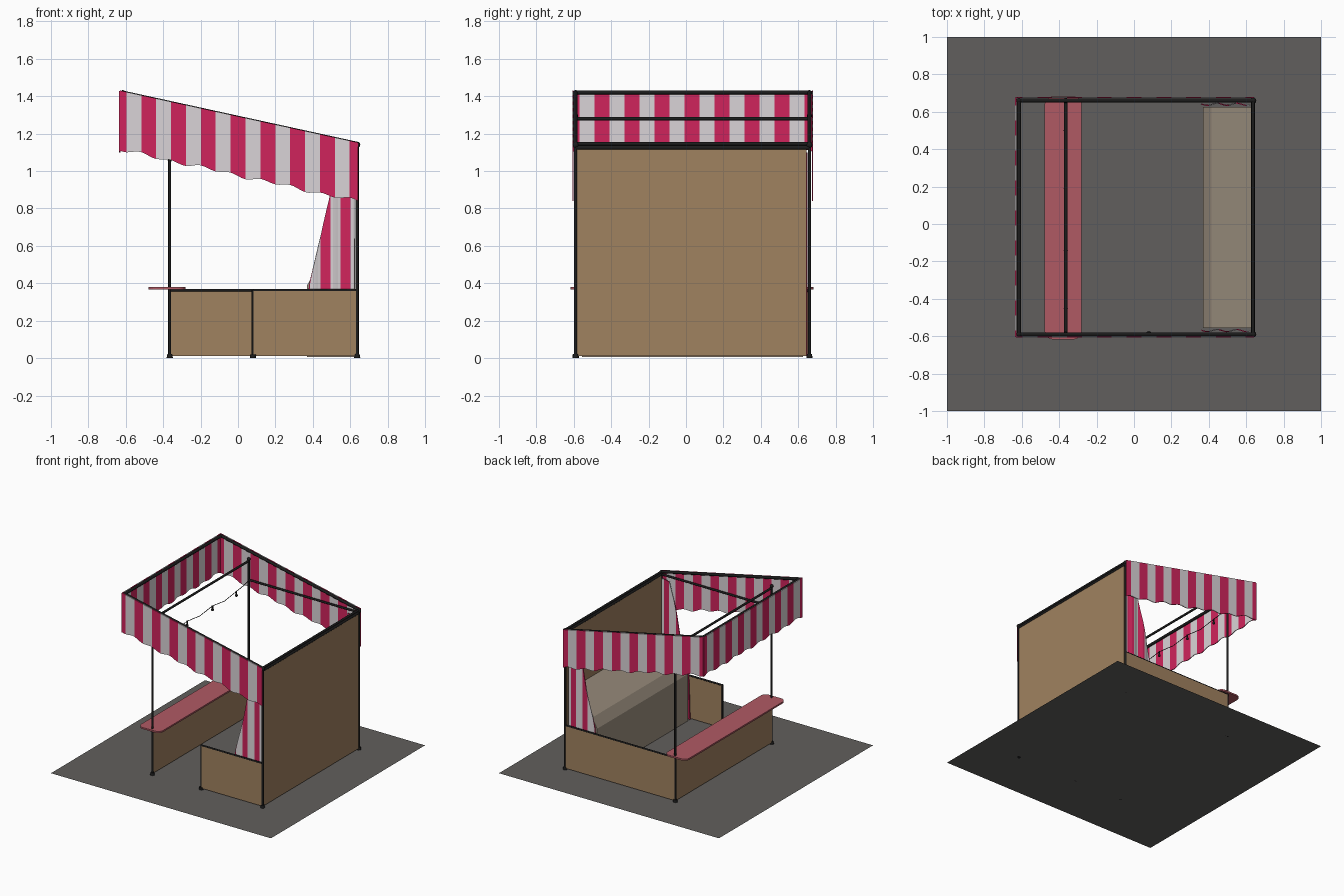
import bpy, bmesh, math
from mathutils import Vector

if "Cube" in bpy.data.objects:
    bpy.data.objects.remove(bpy.data.objects["Cube"])


def material(name, r, g, b):
    m = bpy.data.materials.new(name)
    lin = [((c / 255 + 0.055) / 1.055) ** 2.4 if c > 10 else c / 255 / 12.92 for c in (r, g, b)]
    m.diffuse_color = (*lin, 1)
    m.use_nodes = True
    m.node_tree.nodes["Principled BSDF"].inputs["Base Color"].default_value = m.diffuse_color
    return m


PINK = material("pink_cloth", 208, 36, 92)
WHITE = material("white_cloth", 218, 212, 215)
BROWN = material("brown_board", 160, 130, 96)
BLACK = material("black_metal", 28, 28, 28)
GREY = material("grey_floor", 97, 95, 93)
ROSE = material("rose_counter", 176, 90, 100)
BEIGE = material("beige_shelf", 158, 145, 129)

FRONT, BACK = -0.59, 0.66        # post rows in y
LEFT, RIGHT = -0.365, 0.637      # post rows in x


def finish(name, bm, mats):
    bmesh.ops.remove_doubles(bm, verts=bm.verts, dist=1e-5)
    me = bpy.data.meshes.new(name)
    bm.to_mesh(me)
    bm.free()
    for m in mats:
        me.materials.append(m)
    ob = bpy.data.objects.new(name, me)
    bpy.context.collection.objects.link(ob)
    return ob


def box(name, lo, hi, mat):
    bm = bmesh.new()
    bmesh.ops.create_cube(bm, size=1)
    for v in bm.verts:
        v.co = [(l + h) / 2 + c * (h - l) for l, h, c in zip(lo, hi, v.co)]
    return finish(name, bm, [mat])


def rod(name, a, b, r=0.009, mat=BLACK, r2=None):
    a, b = Vector(a), Vector(b)
    bm = bmesh.new()
    bmesh.ops.create_cone(bm, cap_ends=True, segments=12, radius1=r,
                          radius2=r if r2 is None else r2, depth=(b - a).length)
    rot = (b - a).to_track_quat('Z', 'Y')
    for v in bm.verts:
        v.co = rot @ v.co + (a + b) / 2
    for f in bm.faces:
        f.smooth = len(f.verts) == 4
    return finish(name, bm, [mat])


def ball(name, p, r):
    bm = bmesh.new()
    bmesh.ops.create_uvsphere(bm, u_segments=12, v_segments=8, radius=r)
    bmesh.ops.translate(bm, verts=bm.verts, vec=p)
    for f in bm.faces:
        f.smooth = True
    return finish(name, bm, [BLACK])


def extrude_outline(name, pts, vec, mat):
    bm = bmesh.new()
    f = bm.faces.new([bm.verts.new(p) for p in pts])
    ext = bmesh.ops.extrude_face_region(bm, geom=[f])
    bmesh.ops.translate(bm, vec=vec, verts=[e for e in ext['geom'] if isinstance(e, bmesh.types.BMVert)])
    bmesh.ops.recalc_face_normals(bm, faces=bm.faces)
    return finish(name, bm, [mat])


def striped_cloth(name, u0, u1, start, half, rows, point, thick=0.006):
    """Cloth cut into stripe columns; point(u, t) gives the position, t runs top to bottom."""
    cuts = {u0, u1}
    k = math.floor((u0 - start) / half)
    while start + k * half < u1:
        for s in (0, 0.25, 0.5, 0.75):
            u = start + (k + s) * half
            if u0 < u < u1:
                cuts.add(u)
        k += 1
    cuts = sorted(cuts)
    bm = bmesh.new()
    for a, b in zip(cuts, cuts[1:]):
        pink = math.floor(((a + b) / 2 - start) / half) % 2 == 0
        for i in range(rows):
            quad = []
            for u, j in ((a, i), (a, i + 1), (b, i + 1), (b, i)):
                p = Vector(point(u, j / rows))
                if all((p - q).length > 1e-5 for q in quad):
                    quad.append(p)
            if len(quad) > 2:
                f = bm.faces.new([bm.verts.new(p) for p in quad])
                f.material_index = 0 if pink else 1
    ob = finish(name, bm, [PINK, WHITE])
    mod = ob.modifiers.new("thickness", 'SOLIDIFY')
    mod.thickness = thick
    mod.offset = 0
    return ob


# Floor sheet
bm = bmesh.new()
bmesh.ops.create_grid(bm, x_segments=1, y_segments=1, size=1)
finish("floor_sheet", bm, [GREY])


# Roof slope height at x
def roof(x):
    return 1.42 - (x + 0.62) * 0.275 / 1.26


# Posts, feet, sloping rails and level rails, same on both sides
for side, y in (("front", FRONT), ("back", BACK)):
    rod(side + "_left_post", (LEFT, y, 0), (LEFT, y, 1.30), 0.008)
    rod(side + "_right_post", (RIGHT, y, 0), (RIGHT, y, 1.14), 0.009)
    for x in (LEFT, RIGHT):
        rod(side + "_post_foot", (x, y, 0), (x, y, 0.022), 0.017, r2=0.013)
    rod(side + "_slope_rail", (-0.615, y, roof(-0.615)), (RIGHT, y, roof(RIGHT)), 0.011)
    rod(side + "_level_rail", (LEFT, y, 1.125), (RIGHT, y, 1.125), 0.008)
    ball(side + "_right_joint", (RIGHT, y, 1.14), 0.017)
    ball(side + "_left_joint", (LEFT, y, 1.295), 0.014)
    ball(side + "_eave_joint", (-0.615, y, roof(-0.615)), 0.014)
    # side curtain, drawn back along a slanted edge
    edge = [(1.10, 0.545), (0.87, 0.492), (0.37, 0.375), (0.012, 0.36)]

    def curtain(u, t, cy=y + (0.02 if y < 0 else -0.02)):
        z = 1.10 - t * 1.088
        for (z1, x1), (z2, x2) in zip(edge, edge[1:]):
            if z >= z2 - 1e-6:
                xl = x1 + (x2 - x1) * (z1 - z) / (z1 - z2)
                break
        x = max(u, xl)
        return x, cy + 0.006 * math.sin(x * 60), z
    striped_cloth(side + "_curtain", 0.36, 0.622, 0.44, 0.0535, 14, curtain)

# Rails running across
rod("left_eave_rail", (-0.615, FRONT, 1.42), (-0.615, BACK, 1.42), 0.011)
rod("left_cross_rail", (LEFT, FRONT, 1.28), (LEFT, BACK, 1.28), 0.009)
rod("right_cross_rail", (RIGHT, FRONT, 1.125), (RIGHT, BACK, 1.125), 0.011)
rod("right_roof_rail", (RIGHT, FRONT, roof(RIGHT)), (RIGHT, BACK, roof(RIGHT)), 0.009)


# Striped valance on three sides
def wave(u):
    return 0.008 * math.sin(u * 39) + 0.004 * math.sin(u * 17 + 1)


for side, y in (("front", -0.605), ("back", 0.676)):
    striped_cloth(side + "_valance", -0.632, 0.642, -0.517, 0.0796, 1,
                  lambda u, t, y=y: (u, y, roof(u) + 0.008 - t * (0.316 + wave(u))))
striped_cloth("left_valance", -0.605, 0.676, -0.49, 0.0802, 1,
              lambda u, t: (-0.632, u, 1.428 - t * (0.316 + wave(u))))

# Boards: tall right wall and the low panels
box("right_wall", (0.63, FRONT, 0.012), (0.642, 0.645, 1.125), BROWN)
box("left_panel", (-0.371, FRONT, 0.012), (-0.361, BACK, 0.365), BROWN)
box("back_panel", (LEFT, 0.656, 0.012), (RIGHT, 0.666, 0.362), BROWN)
box("front_panel", (0.08, -0.596, 0.012), (RIGHT, -0.586, 0.362), BROWN)

# Black trim around the low panels
rod("back_panel_trim", (LEFT, BACK, 0.362), (RIGHT, BACK, 0.362), 0.007)
rod("front_panel_trim", (0.08, FRONT, 0.362), (RIGHT, FRONT, 0.362), 0.007)
rod("left_panel_trim", (LEFT, FRONT, 0.36), (LEFT, BACK, 0.36), 0.007)
rod("opening_post", (0.08, FRONT, 0), (0.08, FRONT, 0.365), 0.007)
rod("opening_post_foot", (0.08, FRONT, 0), (0.08, FRONT, 0.02), 0.017)

# Counter top with rounded corners
x0, x1, y0, y1, r = -0.478, -0.28, -0.617, 0.682, 0.045
outline = []
for cx, cy, a0 in ((x1 - r, y1 - r, 0), (x0 + r, y1 - r, 90), (x0 + r, y0 + r, 180), (x1 - r, y0 + r, 270)):
    for i in range(7):
        a = math.radians(a0 + i * 15)
        outline.append((cx + r * math.cos(a), cy + r * math.sin(a), 0.368))
extrude_outline("counter_top", outline, (0, 0, 0.013), ROSE)

# Sloping display shelf against the wall
profile = [(0.37, 0.005), (0.37, 0.39), (0.415, 0.47), (0.626, 0.64), (0.626, 0.005)]
extrude_outline("display_shelf", [(x, -0.555, z) for x, z in profile], (0, 1.18, 0), BEIGE)

# Light string sagging under the left cross rail
bulbs = [-0.45, -0.14, 0.19, 0.50]
stops = [FRONT] + bulbs + [BACK]
for i, (a, b) in enumerate(zip(stops, stops[1:])):
    sag = 0.02 if 0 < i < 4 else 0.005
    za, zb = (1.12 if i == 0 else 1.09), (1.12 if i == 4 else 1.09)
    mid = ((a + b) / 2, (za + zb) / 2 - sag)
    rod("light_wire", (LEFT, a, za), (LEFT, *mid), 0.0025)
    rod("light_wire", (LEFT, *mid), (LEFT, b, zb), 0.0025)
for y in bulbs:
    rod("bulb_holder", (LEFT, y, 1.066), (LEFT, y, 1.092), 0.006)
    ball("bulb", (LEFT, y, 1.058), 0.011)
